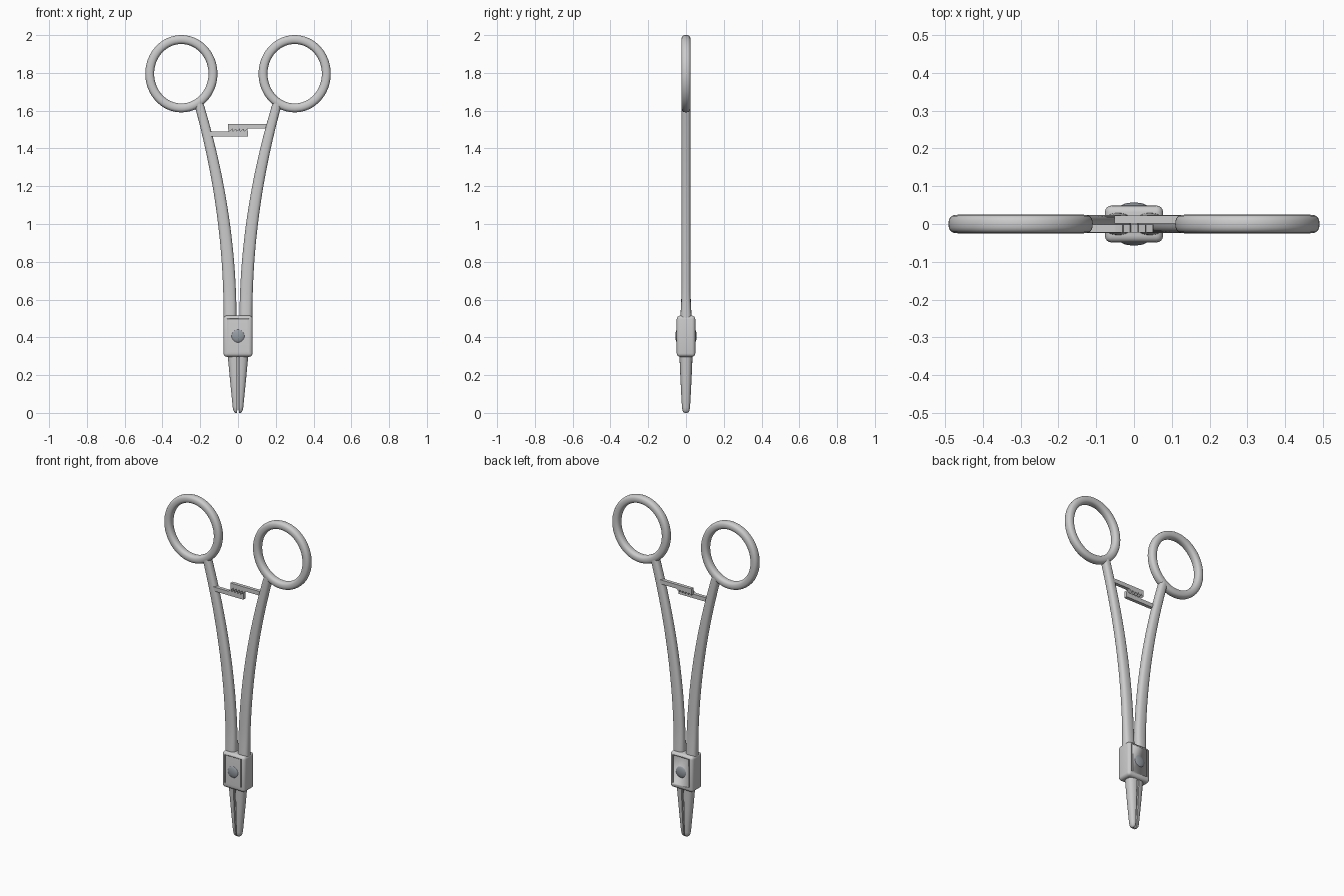
import bpy, bmesh, math
from math import sin, cos, pi
from mathutils import Vector

if "Cube" in bpy.data.objects:
    bpy.data.objects.remove(bpy.data.objects["Cube"])


def make(name, bm, angle=35):
    bmesh.ops.recalc_face_normals(bm, faces=bm.faces)
    me = bpy.data.meshes.new(name)
    bm.to_mesh(me)
    bm.free()
    ob = bpy.data.objects.new(name, me)
    bpy.context.collection.objects.link(ob)
    bpy.ops.object.select_all(action='DESELECT')
    bpy.context.view_layer.objects.active = ob
    ob.select_set(True)
    bpy.ops.object.shade_smooth_by_angle(angle=math.radians(angle))
    return ob


def sup(a, e):
    # point on a unit superellipse
    f = lambda v: math.copysign(abs(v) ** (2 / e), v)
    return f(cos(a)), f(sin(a))


def skin(name, rings, closed=False):
    bm = bmesh.new()
    vs = [[bm.verts.new(p) for p in r] for r in rings]
    n, m = len(vs), len(vs[0])
    for i in range(n if closed else n - 1):
        a, b = vs[i], vs[(i + 1) % n]
        for j in range(m):
            k = (j + 1) % m
            bm.faces.new((a[j], a[k], b[k], b[j]))
    if not closed:
        bm.faces.new(vs[0])
        bm.faces.new(vs[-1])
    return make(name, bm)


def box(name, lo, hi, bevel=0.0, seg=3):
    bm = bmesh.new()
    bmesh.ops.create_cube(bm, size=1)
    for v in bm.verts:
        v.co = Vector([(l + h) / 2 + c * (h - l) for l, h, c in zip(lo, hi, v.co)])
    if bevel:
        bmesh.ops.bevel(bm, geom=bm.edges[:], offset=bevel, segments=seg,
                        profile=0.5, affect='EDGES')
    return make(name, bm)


def prism(name, pts, y0, y1, flip=None):
    # xz profile extruded in y; flip point-reflects about (0, 0, flip)
    bm = bmesh.new()
    ends = [[bm.verts.new((x, y, z) if flip is None else (-x, -y, 2 * flip - z))
             for x, z in pts] for y in (y0, y1)]
    bm.faces.new(ends[0])
    bm.faces.new(ends[1])
    for i in range(len(pts)):
        k = (i + 1) % len(pts)
        bm.faces.new((ends[0][i], ends[0][k], ends[1][k], ends[1][i]))
    return make(name, bm, 20)


for side, s in (("left", -1), ("right", 1)):
    # finger ring: oval loop with a rounded-square section
    rings = []
    for i in range(64):
        t = 2 * pi * i / 64
        ring = []
        for j in range(20):
            u, v = sup(2 * pi * j / 20, 2.5)
            ring.append((s * 0.30 + (0.1675 + 0.0235 * u) * cos(t), 0.0245 * v,
                         1.7955 + (0.181 + 0.0235 * u) * sin(t)))
        rings.append(ring)
    skin(side + "_finger_ring", rings, True)

    # curved shank
    rings = []
    for i in range(25):
        z = 0.44 + 1.205 * i / 24
        t = max(0, z - 0.5)
        w = 0.034 - 0.009 * (t / 1.145) ** 1.5
        d = 0.024 + 0.006 * max(0, 1 - t / 0.12)
        rings.append([(s * (0.042 + 0.128 * t * t) + w * u, d * v, z)
                      for u, v in (sup(2 * pi * j / 24, 2.6) for j in range(24))])
    skin(side + "_shank", rings)

    # tapered jaw, D-shaped section with a flat inner face
    rings = []
    for z, w, d in ((0, 0.014, 0.008), (0.005, 0.020, 0.014), (0.014, 0.025, 0.019),
                    (0.03, 0.028, 0.0215), (0.17, 0.042, 0.029), (0.33, 0.057, 0.036)):
        g = 0.004 + 0.012 * z
        rings.append([(s * (g + (w - g) * u), d * v, z)
                      for u, v in (sup(-pi / 2 + pi * j / 16, 2.4) for j in range(17))])
    skin(side + "_jaw", rings)

    # recessed gripping insert
    rings = [[(s * x, y, z) for x, y in ((0.0015, -d), (0.012, -d), (0.012, d), (0.0015, d))]
             for z, d in ((0.012, 0.010), (0.32, 0.027))]
    skin(side + "_jaw_insert", rings)

# box joint with two vertical grooves on each broad face
joint = box("box_joint", (-0.077, -0.049, 0.297), (0.077, 0.049, 0.515), 0.018, 4)
for x in (-0.054, 0.054):
    for y in (-0.049, 0.049):
        cut = box("groove_cutter", (x - 0.004, y - 0.007, 0.327), (x + 0.004, y + 0.007, 0.498))
        cut.hide_render = True
        cut.hide_viewport = True
        mod = joint.modifiers.new("groove", 'BOOLEAN')
        mod.operation = 'DIFFERENCE'
        mod.object = cut

# domed pivot rivets
steel = bpy.data.materials.new("dark_steel")
steel.diffuse_color = (0.30, 0.33, 0.36, 1)
steel.use_nodes = True
steel.node_tree.nodes["Principled BSDF"].inputs["Base Color"].default_value = steel.diffuse_color
for side, s in (("front", -1), ("back", 1)):
    bm = bmesh.new()
    bmesh.ops.create_uvsphere(bm, u_segments=32, v_segments=16, radius=0.036)
    for v in bm.verts:
        x, y, z = v.co
        v.co = (x, s * 0.045 + z * 0.33, 0.407 + y)
    make(side + "_rivet", bm).data.materials.append(steel)

# interlocking ratchet arms: sawtooth catch on a slim bar
teeth = []
for i in range(5):
    x = 0.05 - 0.02 * i
    teeth += [(x, 1.505), (x - 0.018, 1.491)]
profile = [(-0.165, 1.464), (0.052, 1.464), (0.052, 1.491)] + teeth + \
          [(-0.052, 1.489), (-0.165, 1.489)]
prism("left_ratchet_arm", profile, -0.022, -0.001)
prism("right_ratchet_arm", profile, -0.022, -0.001, flip=1.497)
